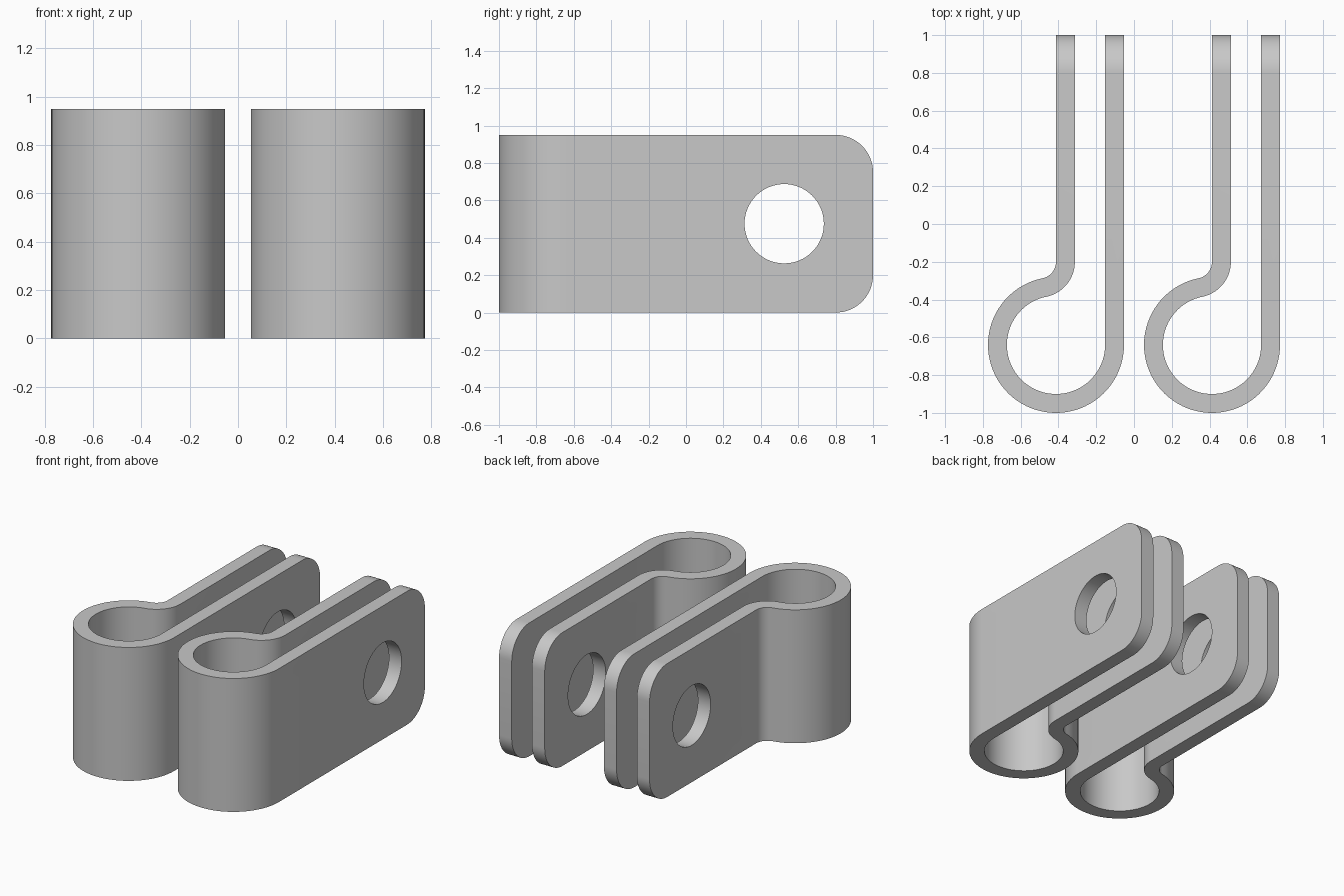
import bpy, bmesh, math
from mathutils import Vector

if "Cube" in bpy.data.objects:
    bpy.data.objects.remove(bpy.data.objects["Cube"])

H = 0.95            # strip height
T = 0.05            # half strip thickness
R = 0.31            # loop centreline radius
CY = -0.64          # loop centre y
BEND_Y = -0.2       # where the inner leg starts to bend
F = 0.089           # small bend inner radius

steel = bpy.data.materials.new("steel_grey")
steel.diffuse_color = (0.58, 0.58, 0.58, 1)
steel.use_nodes = True
steel.node_tree.nodes["Principled BSDF"].inputs["Base Color"].default_value = steel.diffuse_color


def arc(cx, cy, r, a0, a1, n):
    return [(cx + r * math.cos(math.radians(a0 + (a1 - a0) * i / n)),
             cy + r * math.sin(math.radians(a0 + (a1 - a0) * i / n))) for i in range(n + 1)]


def prism(name, outline, vec):
    """Extrude a closed outline of 3D points along vec."""
    bm = bmesh.new()
    face = bm.faces.new([bm.verts.new(p) for p in outline])
    new = bmesh.ops.extrude_face_region(bm, geom=[face])["geom"]
    bmesh.ops.translate(bm, vec=vec, verts=[g for g in new if isinstance(g, bmesh.types.BMVert)])
    bmesh.ops.recalc_face_normals(bm, faces=bm.faces)
    mesh = bpy.data.meshes.new(name)
    bm.to_mesh(mesh)
    bm.free()
    obj = bpy.data.objects.new(name, mesh)
    bpy.context.collection.objects.link(obj)
    mesh.materials.append(steel)
    return obj


def strip_side(d):
    """One side of the bent strip, offset d from the centreline."""
    turn = math.degrees(math.atan2(CY - BEND_Y, F))
    return ([(T + d, 1.1)]
            + arc(-F, BEND_Y, F + T + d, 0, turn, 14)
            + arc(0, CY, R - d, turn + 180, 360, 56)
            + [(R - d, 1.1)])


# side outline with rounded free corners, and the bolt hole
side = ([(-1.2, 0)] + arc(0.8, 0.2, 0.2, -90, 0, 16)
        + arc(0.8, H - 0.2, 0.2, 0, 90, 16) + [(-1.2, H)])
slab = prism("side_outline_cutter", [(-1.5, y, z) for y, z in side], Vector((3, 0, 0)))
hole = prism("bolt_hole_cutter",
             [(-1.6, y, z) for y, z in arc(0.525, H / 2, 0.212, 0, 360, 64)[:-1]], Vector((3.2, 0, 0)))
for cutter in (slab, hole):
    cutter.hide_render = True
    cutter.hide_set(True)

# two identical bent clips
for name, cx in (("left_clip", -0.413), ("right_clip", 0.413)):
    outline = strip_side(T) + strip_side(-T)[::-1]
    clip = prism(name, [(cx + x, y, -0.1) for x, y in outline], Vector((0, 0, H + 0.2)))
    for cutter, op in ((slab, 'INTERSECT'), (hole, 'DIFFERENCE')):
        mod = clip.modifiers.new(cutter.name, 'BOOLEAN')
        mod.object, mod.operation, mod.solver = cutter, op, 'EXACT'
    bpy.ops.object.select_all(action='DESELECT')
    clip.select_set(True)
    bpy.context.view_layer.objects.active = clip
    for mod in list(clip.modifiers):
        bpy.ops.object.modifier_apply(modifier=mod.name)
    bpy.ops.object.shade_smooth_by_angle(angle=math.radians(30))
